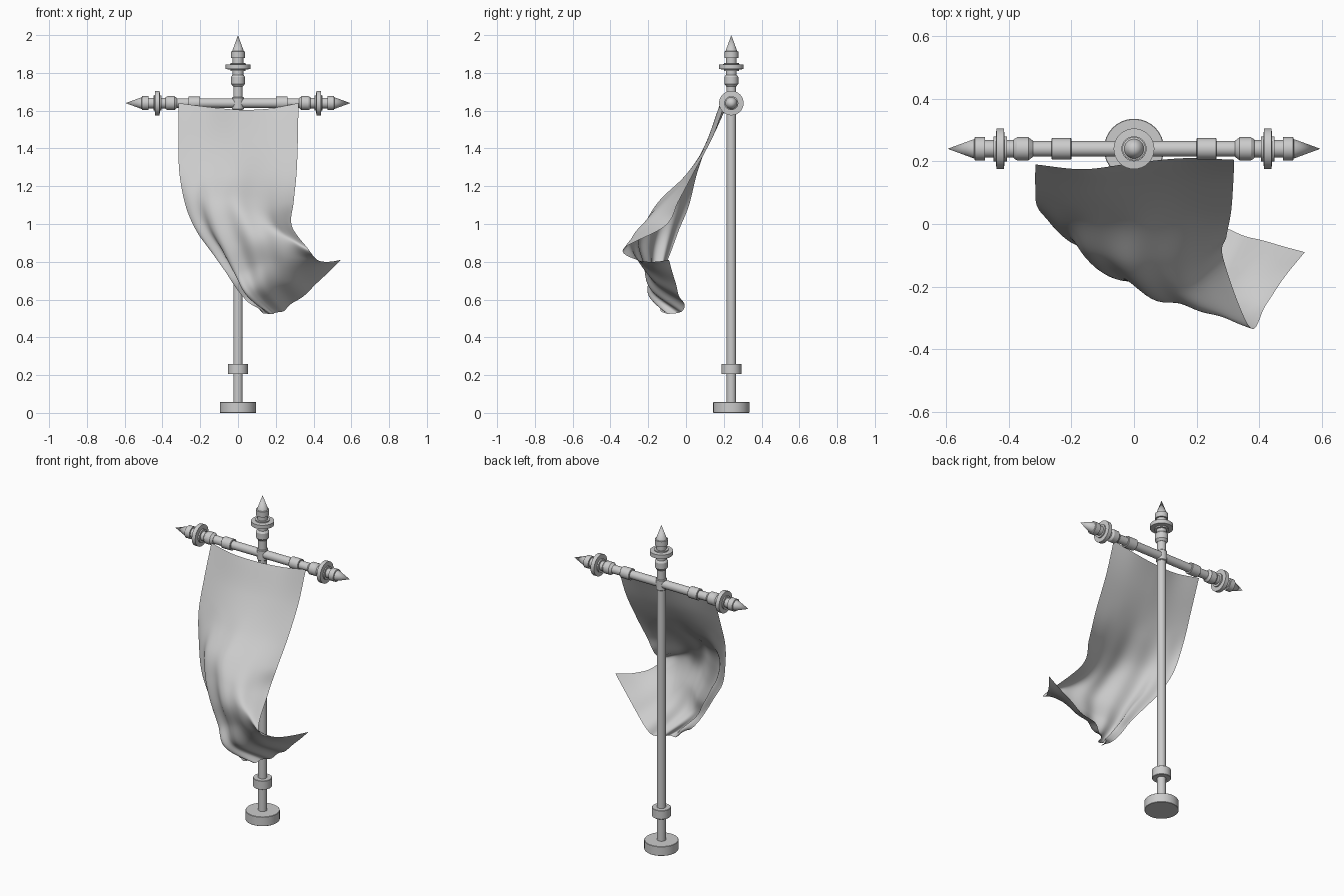
import bpy, bmesh, math
from mathutils import Vector, Matrix

if "Cube" in bpy.data.objects:
    bpy.data.objects.remove(bpy.data.objects["Cube"])

POLE_Y, BAR_Z, SIDES = 0.24, 1.64, 32


def lathe(name, profile, matrix):
    """Revolve (radius, height) points around local z, then place with matrix."""
    bm = bmesh.new()
    vs = [bm.verts.new((r, 0, z)) for r, z in profile]
    edges = [bm.edges.new(p) for p in zip(vs, vs[1:])]
    bmesh.ops.spin(bm, geom=vs + edges, cent=(0, 0, 0), axis=(0, 0, 1),
                   angle=2 * math.pi, steps=SIDES)
    bmesh.ops.remove_doubles(bm, verts=bm.verts, dist=1e-5)
    bmesh.ops.recalc_face_normals(bm, faces=bm.faces)
    return finish(name, bm, matrix, 30)


def finish(name, bm, matrix, angle):
    me = bpy.data.meshes.new(name)
    bm.to_mesh(me)
    bm.free()
    ob = bpy.data.objects.new(name, me)
    ob.matrix_world = matrix
    bpy.context.collection.objects.link(ob)
    bpy.ops.object.select_all(action='DESELECT')
    ob.select_set(True)
    bpy.context.view_layer.objects.active = ob
    bpy.ops.object.shade_smooth_by_angle(angle=math.radians(angle))
    return ob


def drum(name, r, z0, z1, matrix, c=0.004):
    """Cylinder with a small chamfer on both rims."""
    return lathe(name, [(0, z0), (r - c, z0), (r, z0 + c), (r, z1 - c),
                        (r - c, z1), (0, z1)], matrix)


# Axes: the pole, and the crossbar pointing to each side
pole_m = Matrix.Translation((0, POLE_Y, 0))
bar_m = {s: Matrix.Translation((0, POLE_Y, BAR_Z)) @ Matrix.Rotation(s * math.pi / 2, 4, 'Y')
         for s in (-1, 1)}

# Pole with base, collar and hub
drum("base", 0.096, 0, 0.058, pole_m, 0.002)
drum("pole", 0.025, 0.05, 1.74, pole_m, 0.001)
drum("pole_collar", 0.053, 0.205, 0.26, pole_m, 0.002)
drum("hub", 0.031, 1.605, 1.672, pole_m)

# Crossbar with sleeves
drum("crossbar", 0.025, -0.34, 0.34, bar_m[1], 0.001)
for s, side in ((-1, "left"), (1, "right")):
    drum("sleeve_" + side, 0.034, 0.2, 0.263, bar_m[s], 0.002)

# Turned finial, heights measured back from the tip
FINIAL = [(0, -.272), (.026, -.272), (.037, -.258), (.037, -.222), (.031, -.212),
          (.028, -.21), (.028, -.19), (.04, -.19), (.04, -.182), (.065, -.18),
          (.065, -.156), (.04, -.154), (.04, -.147), (.028, -.147), (.028, -.12),
          (.037, -.12), (.037, -.087), (.031, -.085), (0, 0)]
for name, m, tip in (("top_finial", pole_m, 2.0), ("left_finial", bar_m[-1], 0.595),
                     ("right_finial", bar_m[1], 0.595)):
    lathe(name, FINIAL, m @ Matrix.Translation((0, 0, tip)))

# Banner cloth: control rows from top to hem, each left to right
ROWS = [
    [(-.315, .19, 1.64), (-.16, .175, 1.62), (0, .195, 1.605), (.16, .21, 1.61), (.32, .205, 1.64)],
    [(-.315, .12, 1.45), (-.16, .11, 1.44), (0, .115, 1.43), (.16, .125, 1.43), (.317, .135, 1.45)],
    [(-.31, .06, 1.27), (-.16, .02, 1.26), (0, 0, 1.26), (.16, .02, 1.26), (.31, .04, 1.27)],
    [(-.275, .02, 1.1), (-.16, -.08, 1.11), (-.01, -.13, 1.13), (.15, -.11, 1.12), (.295, -.04, 1.12)],
    [(-.215, -.03, .97), (-.12, -.13, .98), (.03, -.2, 1.02), (.17, -.2, 1.02), (.285, -.11, .99)],
    [(-.13, -.07, .86), (-.06, -.16, .86), (.08, -.24, .91), (.23, -.28, .93), (.37, -.33, .87)],
    [(-.05, -.11, .75), (0, -.17, .74), (.12, -.22, .8), (.27, -.26, .82), (.42, -.26, .81)],
    [(.02, -.12, .65), (.06, -.19, .63), (.16, -.18, .67), (.31, -.16, .71), (.48, -.17, .8)],
    [(.12, -.12, .53), (.18, -.08, .525), (.25, -.01, .55), (.38, -.045, .65), (.545, -.09, .81)],
]


def spline(pts, t):
    """Catmull-Rom through pts, t from 0 to 1."""
    f = t * (len(pts) - 1)
    i = min(int(f), len(pts) - 2)
    f -= i
    b, c = pts[i], pts[i + 1]
    a = pts[i - 1] if i else b * 2 - c
    d = pts[i + 2] if i + 2 < len(pts) else c * 2 - b
    return b + (c - a) * f / 2 + (a * 2 - b * 5 + c * 4 - d) * f * f / 2 \
        + (b * 3 - a - c * 3 + d) * f ** 3 / 2


NU, NV = 48, 84
rows = [[Vector(p) for p in row] for row in ROWS]
bm = bmesh.new()
grid = []
for j in range(NV + 1):
    line = [spline(list(col), j / NV) for col in zip(*rows)]
    grid.append([bm.verts.new(spline(line, i / NU)) for i in range(NU + 1)])
for j in range(NV):
    for i in range(NU):
        bm.faces.new((grid[j][i], grid[j + 1][i], grid[j + 1][i + 1], grid[j][i + 1]))
bm.normal_update()

# Long folds gathering towards the left edge and hem
normals = {v: v.normal.copy() for v in bm.verts}
for j in range(NV + 1):
    for i in range(NU + 1):
        u, v = i / NU, j / NV
        ramp = min(max((v - 0.2) / 0.4, 0), 1) * (1 - u) ** 1.2
        vert = grid[j][i]
        vert.co += normals[vert] * 0.018 * ramp * math.sin(2 * math.pi * (u * 4.2 + 0.3 * v))
finish("banner", bm, Matrix.Identity(4), 80)
